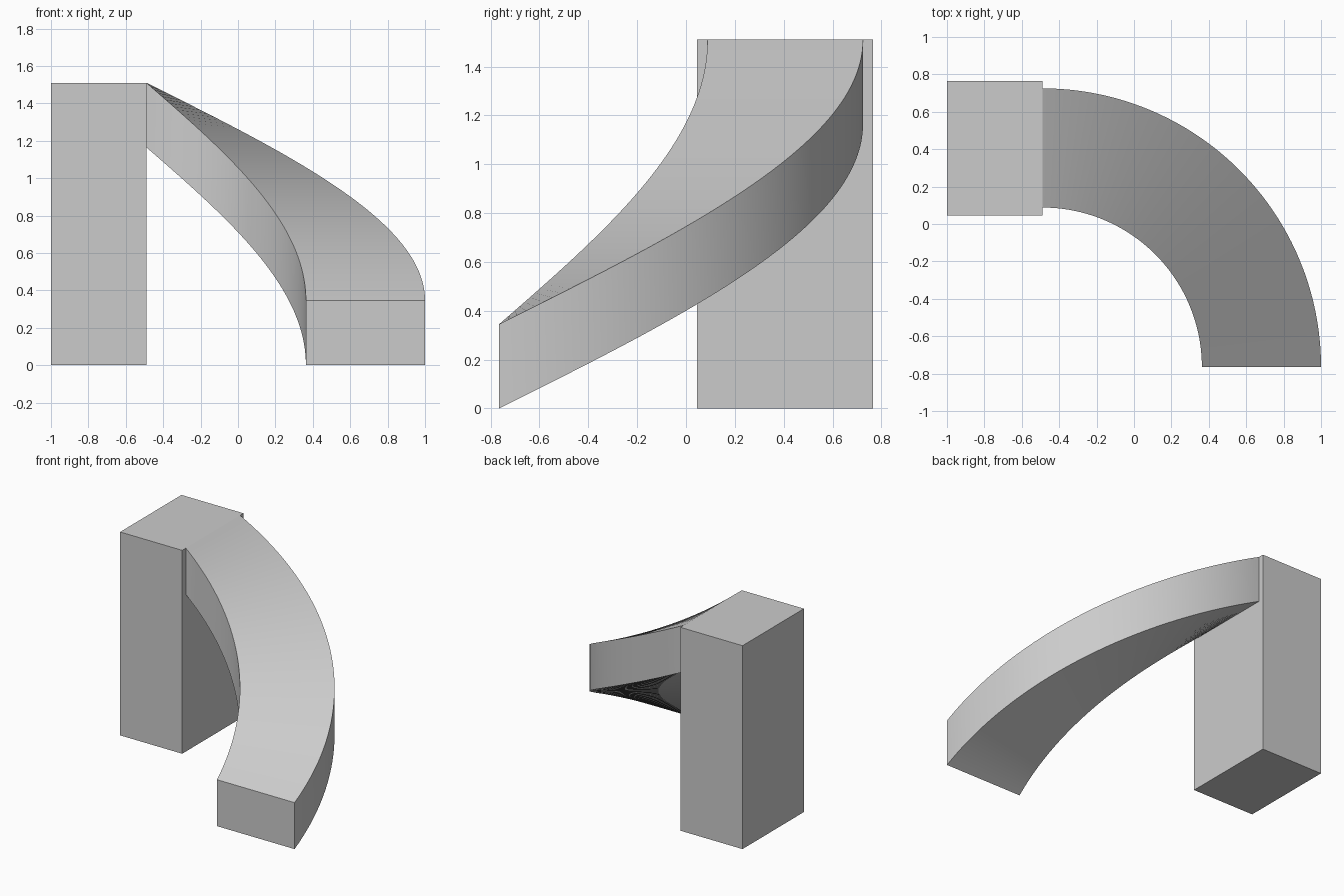
import bpy
import bmesh
import math

cube = bpy.data.objects.get("Cube")
if cube:
    bpy.data.objects.remove(cube, do_unlink=True)

# One plain grey for the whole model
grey = bpy.data.materials.new("light_grey")
grey.use_nodes = True
colour = (0.6, 0.6, 0.6, 1.0)
grey.diffuse_color = colour
grey.node_tree.nodes["Principled BSDF"].inputs["Base Color"].default_value = colour

PIVOT_X, PIVOT_Y = -0.49, -0.765
INNER, OUTER = 0.853, 1.49
TOWER_TOP, THICKNESS = 1.51, 0.345
STEPS = 64


def add_object(name, bm):
    bmesh.ops.recalc_face_normals(bm, faces=bm.faces[:])
    mesh = bpy.data.meshes.new(name)
    bm.to_mesh(mesh)
    bm.free()
    mesh.materials.append(grey)
    obj = bpy.data.objects.new(name, mesh)
    bpy.context.collection.objects.link(obj)
    return obj


# Rectangular tower
bm = bmesh.new()
bmesh.ops.create_cube(bm, size=1)
bmesh.ops.scale(bm, vec=(0.51, 0.72, TOWER_TOP), verts=bm.verts)
bmesh.ops.translate(bm, vec=(-0.745, 0.405, TOWER_TOP / 2), verts=bm.verts)
add_object("tower", bm)

# Quarter-turn ramp: a rectangle swept round the pivot while rising evenly
bm = bmesh.new()
profile = [(INNER, 0), (OUTER, 0), (OUTER, THICKNESS), (INNER, THICKNESS)]
rings = []
for i in range(STEPS + 1):
    t = i / STEPS
    angle = t * math.pi / 2
    rise = t * (TOWER_TOP - THICKNESS)
    rings.append([bm.verts.new((PIVOT_X + r * math.cos(angle),
                                PIVOT_Y + r * math.sin(angle),
                                z + rise)) for r, z in profile])
for a, b in zip(rings, rings[1:]):
    for k in range(4):
        n = (k + 1) % 4
        bm.faces.new((a[k], a[n], b[n], b[k]))
bm.faces.new(rings[0])
bm.faces.new(rings[-1])
ramp = add_object("curved_ramp", bm)

# Smooth the sweep, keep its edges sharp
bpy.ops.object.select_all(action="DESELECT")
ramp.select_set(True)
bpy.context.view_layer.objects.active = ramp
bpy.ops.object.shade_smooth_by_angle(angle=math.radians(30))
